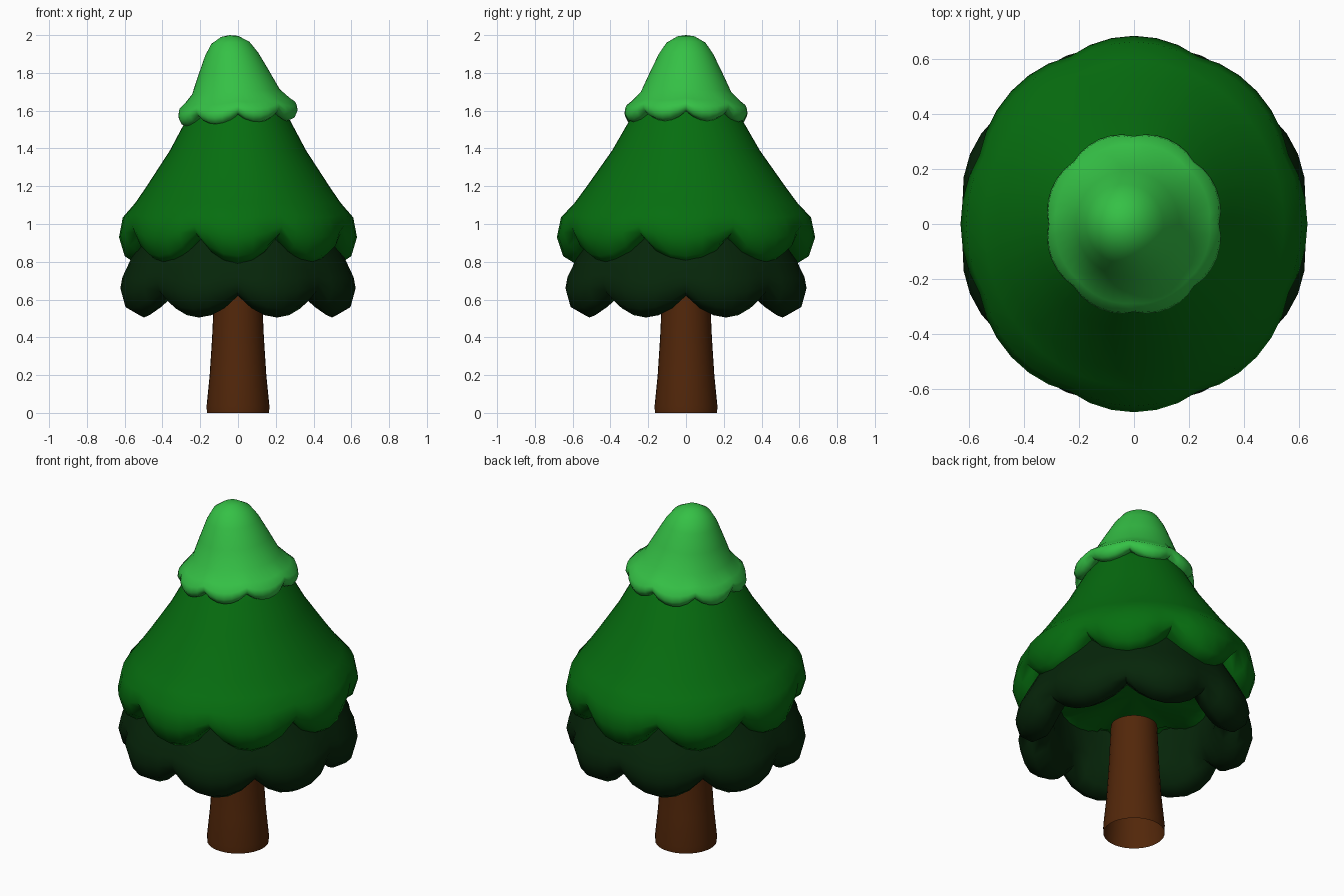
import bpy, bmesh, math

if "Cube" in bpy.data.objects:
    bpy.data.objects.remove(bpy.data.objects["Cube"])

LOBES = 8


def material(name, rgb):
    m = bpy.data.materials.new(name)
    m.diffuse_color = (*rgb, 1)
    m.use_nodes = True
    m.node_tree.nodes["Principled BSDF"].inputs["Base Color"].default_value = m.diffuse_color
    return m


def revolve(name, rows, mat, segs=48, notch_at=0.0, y_scale=1.0, warp=None, angle=65):
    """Spin a profile; each row is (r, z) or (lobe r, lobe z, notch r, notch z)."""
    bm = bmesh.new()
    rings = []
    for row in rows:
        r1, z1 = row[:2]
        r0, z0 = row[2:] if len(row) == 4 else row
        if r1 == 0:
            pts = [(0, 0, z1)]
        else:
            pts = []
            for i in range(segs):
                a = 2 * math.pi * i / segs + notch_at
                s = abs(math.sin(LOBES / 2 * (a - notch_at))) ** 0.8
                r, z = r0 + (r1 - r0) * s, z0 + (z1 - z0) * s
                pts.append((r * math.cos(a), r * math.sin(a) * y_scale, z))
        rings.append([bm.verts.new(warp(*p) if warp else p) for p in pts])
    for a, b in zip(rings, rings[1:]):
        for i in range(segs):
            j = (i + 1) % segs
            if len(a) == 1:
                bm.faces.new((a[0], b[i], b[j]))
            elif len(b) == 1:
                bm.faces.new((a[i], a[j], b[0]))
            else:
                bm.faces.new((a[i], a[j], b[j], b[i]))
    bmesh.ops.recalc_face_normals(bm, faces=bm.faces)
    me = bpy.data.meshes.new(name)
    bm.to_mesh(me)
    bm.free()
    ob = bpy.data.objects.new(name, me)
    bpy.context.collection.objects.link(ob)
    me.materials.append(mat)
    bpy.ops.object.select_all(action='DESELECT')
    ob.select_set(True)
    bpy.context.view_layer.objects.active = ob
    bpy.ops.object.shade_smooth_by_angle(angle=math.radians(angle))
    return ob


def lean(x, y, z):
    # the tip drifts left and the left hem hangs slightly lower
    return x - 0.045 * max(0, (z - 1.6) / 0.4), y, z + 0.06 * x


# trunk: flared tube, open at the bottom
revolve("trunk", [(0.165, 0), (0.166, 0.04), (0.15, 0.2),
                  (0.137, 0.4), (0.125, 0.66)],
        material("bark", (0.085, 0.02, 0.003)), segs=32)

# bottom foliage: open scalloped ring with a rolled hem, tucked into the middle tier
revolve("lower_foliage", [
    (0.49, 1.0), (0.53, 0.90), (0.59, 0.79, 0.57, 0.80),
    (0.63, 0.71, 0.60, 0.73), (0.645, 0.64, 0.605, 0.69),
    (0.62, 0.55, 0.59, 0.645), (0.54, 0.505, 0.55, 0.62),
    (0.47, 0.55, 0.48, 0.64), (0.43, 0.68, 0.43, 0.71), (0.44, 0.88)],
    material("dark_green", (0.002, 0.019, 0.003)), y_scale=1.025)

# middle foliage: cone flaring into a scalloped skirt, closed underneath
revolve("middle_foliage", [
    (0, 1.68), (0.2, 1.66), (0.275, 1.55), (0.36, 1.39), (0.49, 1.19),
    (0.545, 1.11), (0.61, 1.035, 0.59, 1.05),
    (0.63, 0.93, 0.607, 0.99), (0.60, 0.83, 0.59, 0.955),
    (0.54, 0.79, 0.55, 0.935), (0.47, 0.82, 0.47, 0.92),
    (0.38, 0.86), (0, 0.86)],
    material("mid_green", (0.002, 0.155, 0.005)),
    notch_at=math.pi / LOBES, y_scale=1.085)

# top foliage: leaning cap with a small scalloped hem
revolve("top_foliage", [
    (0, 2.0), (0.045, 1.993), (0.1, 1.96), (0.14, 1.9), (0.187, 1.8),
    (0.232, 1.7), (0.285, 1.64, 0.28, 1.65), (0.32, 1.605, 0.305, 1.63),
    (0.325, 1.57, 0.31, 1.61), (0.31, 1.54, 0.302, 1.59),
    (0.28, 1.53, 0.28, 1.58), (0.24, 1.56, 0.24, 1.59), (0.2, 1.62)],
    material("light_green", (0.035, 0.53, 0.06)), y_scale=1.03, warp=lean)
